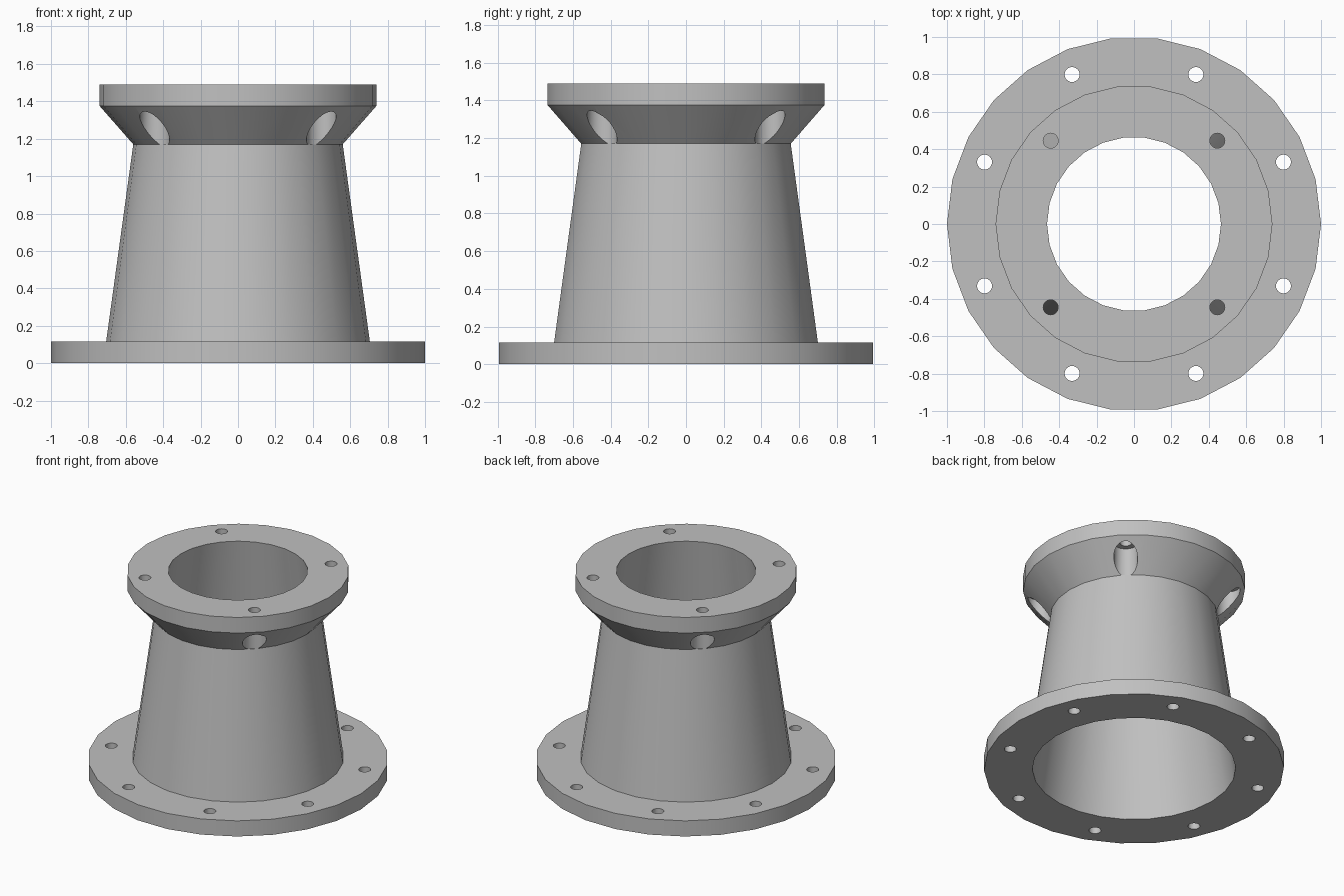
import bpy, bmesh, math

SIDES = 26          # facets around every turned surface

cube = bpy.data.objects.get("Cube")
if cube:
    bpy.data.objects.remove(cube)

# Single plain grey material
grey = bpy.data.materials.new("cast_grey")
grey.use_nodes = True
colour = (0.53, 0.53, 0.53, 1)
grey.diffuse_color = colour
grey.node_tree.nodes["Principled BSDF"].inputs["Base Color"].default_value = colour


def add_object(name, bm):
    bmesh.ops.recalc_face_normals(bm, faces=bm.faces)
    mesh = bpy.data.meshes.new(name)
    bm.to_mesh(mesh)
    bm.free()
    mesh.materials.append(grey)
    obj = bpy.data.objects.new(name, mesh)
    bpy.context.collection.objects.link(obj)
    return obj


def lathe(name, profile):
    """Turn a closed (radius, height) outline around the z axis."""
    bm = bmesh.new()
    rings = []
    for i in range(SIDES):
        a = math.tau * i / SIDES
        rings.append([bm.verts.new((r * math.cos(a), r * math.sin(a), z))
                      for r, z in profile])
    n = len(profile)
    for i in range(SIDES):
        here, there = rings[i], rings[(i + 1) % SIDES]
        for j in range(n):
            k = (j + 1) % n
            bm.faces.new((here[j], there[j], there[k], here[k]))
    return add_object(name, bm)


def drill(target, count, circle, start, radius, bottom, top):
    """Cut a ring of vertical holes, starting at the given angle."""
    bm = bmesh.new()
    for i in range(count):
        a = start + math.tau * i / count
        made = bmesh.ops.create_cone(bm, cap_ends=True, segments=24,
                                     radius1=radius, radius2=radius,
                                     depth=top - bottom)
        bmesh.ops.translate(bm, verts=made["verts"],
                            vec=(circle * math.cos(a), circle * math.sin(a),
                                 (top + bottom) / 2))
    cutter = add_object("hole_cutter", bm)
    cutter.hide_render = True
    mod = target.modifiers.new("holes", 'BOOLEAN')
    mod.operation = 'DIFFERENCE'
    mod.solver = 'EXACT'
    mod.object = cutter
    bpy.context.view_layer.objects.active = target
    bpy.ops.object.modifier_apply(modifier=mod.name)
    bpy.data.objects.remove(cutter)


# Base flange, tapered tube, flared collar and top flange in one turned casting
adapter = lathe("flanged_adapter", [
    (0.678, 0), (1.0, 0), (1.0, 0.115), (0.705, 0.115),
    (0.56, 1.17), (0.74, 1.375), (0.74, 1.49), (0.465, 1.49)])

# Base bolt holes, top bolt holes and the nut pockets under the top flange
drill(adapter, 8, 0.865, math.pi / 8, 0.04, -0.1, 0.2)
drill(adapter, 4, 0.63, math.pi / 4, 0.08, 1.17, 1.375)
drill(adapter, 4, 0.63, math.pi / 4, 0.04, 1.3, 1.6)

# Smooth round walls with crisp rims
bpy.ops.object.select_all(action='DESELECT')
adapter.select_set(True)
bpy.context.view_layer.objects.active = adapter
bpy.ops.object.shade_smooth_by_angle(angle=math.radians(30))
